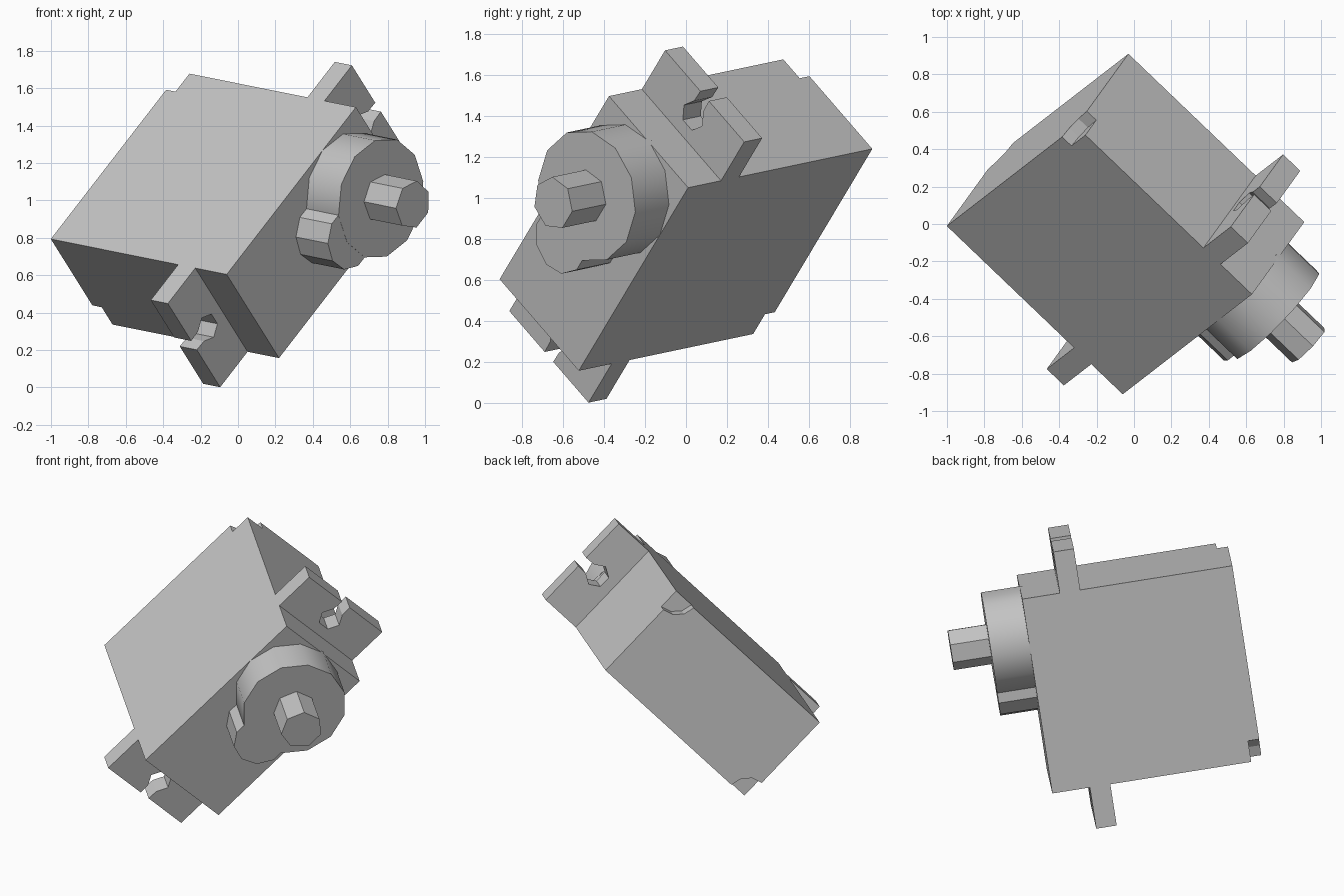
import bpy, bmesh
from math import cos, sin, pi, radians
from mathutils import Matrix, Vector

cube = bpy.data.objects.get("Cube")
if cube:
    bpy.data.objects.remove(cube, do_unlink=True)

# Tilted frame: X = thickness, Y = length, Z = shaft direction,
# with the origin in the middle of the case front
shaft_axis = Vector((0.715, -0.684, -0.144)).normalized()
length_axis = Vector((0.552, 0.424, 0.712))
length_axis = (length_axis - shaft_axis * length_axis.dot(shaft_axis)).normalized()
thick_axis = length_axis.cross(shaft_axis)
FRAME = Matrix((thick_axis, length_axis, shaft_axis)).transposed().to_4x4()
FRAME.translation = (0.425, -0.45, 0.828)

HALF_T, HALF_L, DEPTH = 0.327, 0.625, 1.315

grey = bpy.data.materials.new("plain grey")
grey.use_nodes = True
grey.diffuse_color = (0.55, 0.55, 0.55, 1)
grey.node_tree.nodes["Principled BSDF"].inputs["Base Color"].default_value = grey.diffuse_color


def prism(name, outline, low, high):
    """Extrude a flat outline along the shaft direction."""
    bm = bmesh.new()
    face = bm.faces.new([bm.verts.new((x, y, low)) for x, y in outline])
    top = bmesh.ops.extrude_face_region(bm, geom=[face])["geom"]
    moved = [v for v in top if isinstance(v, bmesh.types.BMVert)]
    bmesh.ops.translate(bm, verts=moved, vec=(0, 0, high - low))
    bmesh.ops.recalc_face_normals(bm, faces=bm.faces)
    mesh = bpy.data.meshes.new(name)
    bm.to_mesh(mesh)
    bm.free()
    mesh.materials.append(grey)
    obj = bpy.data.objects.new(name, mesh)
    obj.matrix_world = FRAME
    bpy.context.collection.objects.link(obj)
    return obj


def ring(x, y, radius, sides, start=0.0):
    angles = [start + 2 * pi * i / sides for i in range(sides)]
    return [(x + radius * cos(a), y + radius * sin(a)) for a in angles]


def activate(obj):
    bpy.ops.object.select_all(action='DESELECT')
    obj.select_set(True)
    bpy.context.view_layer.objects.active = obj


# Case with two rounded recesses at opposite back corners
case = prism("case", [(-HALF_T, -HALF_L), (HALF_T, -HALF_L),
                      (HALF_T, HALF_L), (-HALF_T, HALF_L)], -DEPTH, 0)
for side in (1, -1):
    cutter = prism("recess_cutter", ring(-side * HALF_T, side * HALF_L, 0.135, 12),
                   -DEPTH - 0.1, -DEPTH + 0.07)
    cutter.hide_render = True
    bpy.context.view_layer.update()
    cut = case.modifiers.new("recess", 'BOOLEAN')
    cut.object = cutter
    cut.operation = 'DIFFERENCE'
    cut.solver = 'EXACT'
    activate(case)
    bpy.ops.object.modifier_apply(modifier=cut.name)
    bpy.data.objects.remove(cutter, do_unlink=True)

# Mounting tabs, each with a six-sided hole open to the end
TAB, HOLE, SLOT = 0.265, 0.075, 0.035
half = [(HALF_T, 0), (HALF_T, TAB), (SLOT, TAB)]
half += [(HOLE * cos(a), TAB / 2 + HOLE * sin(a)) for a in (pi / 3, 0, -pi / 3)]
tab_outline = half + [(-x, y) for x, y in reversed(half)]
for name, side in (("upper_tab", 1), ("lower_tab", -1)):
    prism(name, [(x, side * (HALF_L + y)) for x, y in tab_outline], -0.363, -0.235)

# Gear housing, its small lobe and the output shaft
SHAFT_Y = 0.303
housing = prism("gear_housing", ring(0, SHAFT_Y, HALF_T, 12), -0.02, 0.24)
prism("gear_lobe", ring(0, 0.01, 0.173, 10, pi / 10), -0.02, 0.239)
prism("output_shaft", ring(0, SHAFT_Y, 0.13, 7, pi), 0.2, 0.48)

activate(housing)
bpy.ops.object.shade_smooth_by_angle(angle=radians(32))
